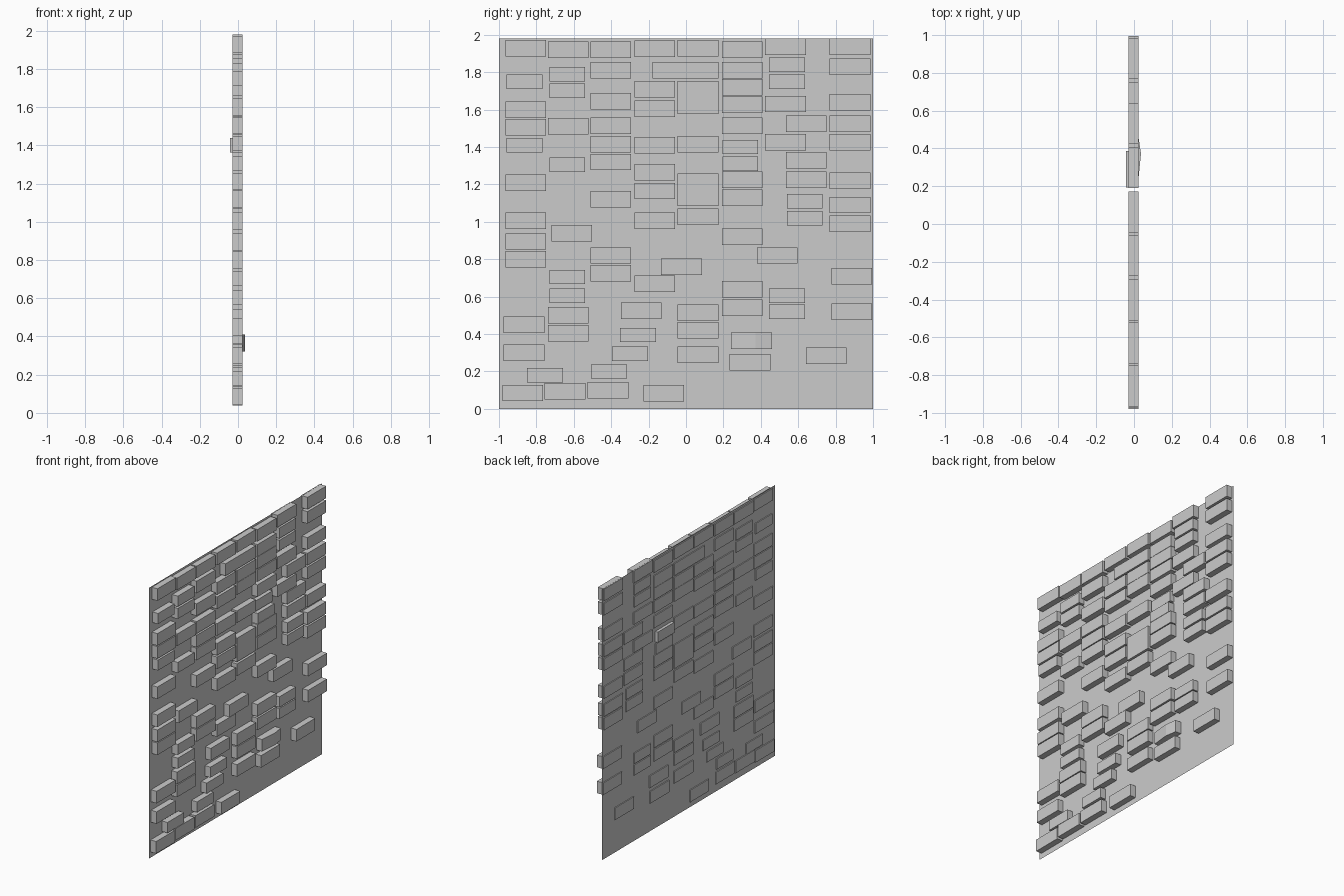
import bpy

BACK, FRONT = -0.028, 0.024       # brick depth range in x
BIG, SMALL = (0.217, 0.088), (0.191, 0.077)


def mesh_object(name, verts, faces):
    me = bpy.data.meshes.new(name)
    me.from_pydata(verts, [], faces)
    me.update()
    ob = bpy.data.objects.new(name, me)
    bpy.context.collection.objects.link(ob)
    return ob


def brick(y, z, size, shift=0.0, ridge=0.0):
    """Plan outline extruded in z; ridge bulges the outer face."""
    w, h = size[0] / 2, size[1] / 2
    outline = [(BACK + shift, y - w), (FRONT + shift, y - w)]
    if ridge:
        outline += [(FRONT + ridge, y + w * 0.2)]
    outline += [(FRONT + shift, y + w), (BACK + shift, y + w)]
    n = len(outline)
    verts = [(a, b, z - h) for a, b in outline] + [(a, b, z + h) for a, b in outline]
    faces = [tuple(reversed(range(n))), tuple(range(n, 2 * n))]
    faces += [(i, (i + 1) % n, n + (i + 1) % n, n + i) for i in range(n)]
    mesh_object("brick", verts, faces)


# Thin wall sheet behind the bricks
mesh_object("wall_sheet",
            [(-0.021, -1, 0), (-0.021, 1, 0), (-0.021, 1, 1.98), (-0.021, -1, 1.98)],
            [(0, 1, 2, 3)])

# Large bricks: column centre y -> heights
big_columns = {
    -0.857: (1.928, 1.60, 1.505, 1.21, 1.005, 0.895, 0.80),
    -0.866: (0.45, 0.30),
    -0.872: (0.085,),
    -0.63: (1.92, 1.51, 0.50, 0.405),
    -0.61: (0.94,),
    -0.647: (0.095,),
    -0.403: (1.92, 1.81, 1.645, 1.515, 1.415, 1.32, 1.12, 0.82, 0.725),
    -0.24: (0.525,),
    -0.417: (0.10,),
    -0.118: (0.083,),
    -0.167: (1.925, 1.71, 1.605, 1.41, 1.265, 1.165, 1.005, 0.67),
    -0.07: (1.81,),
    -0.024: (0.76,),
    0.064: (1.928, 1.81, 1.71, 1.62, 1.415, 1.215, 1.13, 1.027, 0.515, 0.42, 0.29),
}
big_columns_right = {
    0.30: (1.92, 1.81, 1.72, 1.625, 1.515, 1.225, 1.13, 0.92, 0.64, 0.54),
    0.487: (0.82,),
    0.342: (0.25,),
    0.532: (1.935, 1.63, 1.425),
    0.643: (1.525, 1.33, 1.225),
    0.75: (0.285,),
    0.877: (1.935, 1.83, 1.64, 1.525, 1.425, 1.22, 1.09, 0.99),
    0.886: (0.71, 0.52),
}
# Small bricks
small_columns = {
    -0.863: (1.75, 1.41),
    -0.754: (0.18,),
    -0.635: (1.79, 1.70, 1.305, 0.705, 0.605),
    -0.257: (0.395,),
    -0.30: (0.295,),
    -0.412: (0.20,),
    0.29: (1.31,),
    0.54: (1.84, 1.75, 0.605, 0.52),
    0.635: (1.11, 1.02),
}
for columns, size in ((big_columns, BIG), (big_columns_right, BIG), (small_columns, SMALL)):
    for y, heights in columns.items():
        for z in heights:
            brick(y, z, size)

# Two odd bricks: one pushed through the back, one with a bulging face
brick(0.29, 1.40, SMALL, shift=-0.014)
brick(0.35, 0.365, BIG, ridge=0.013)
